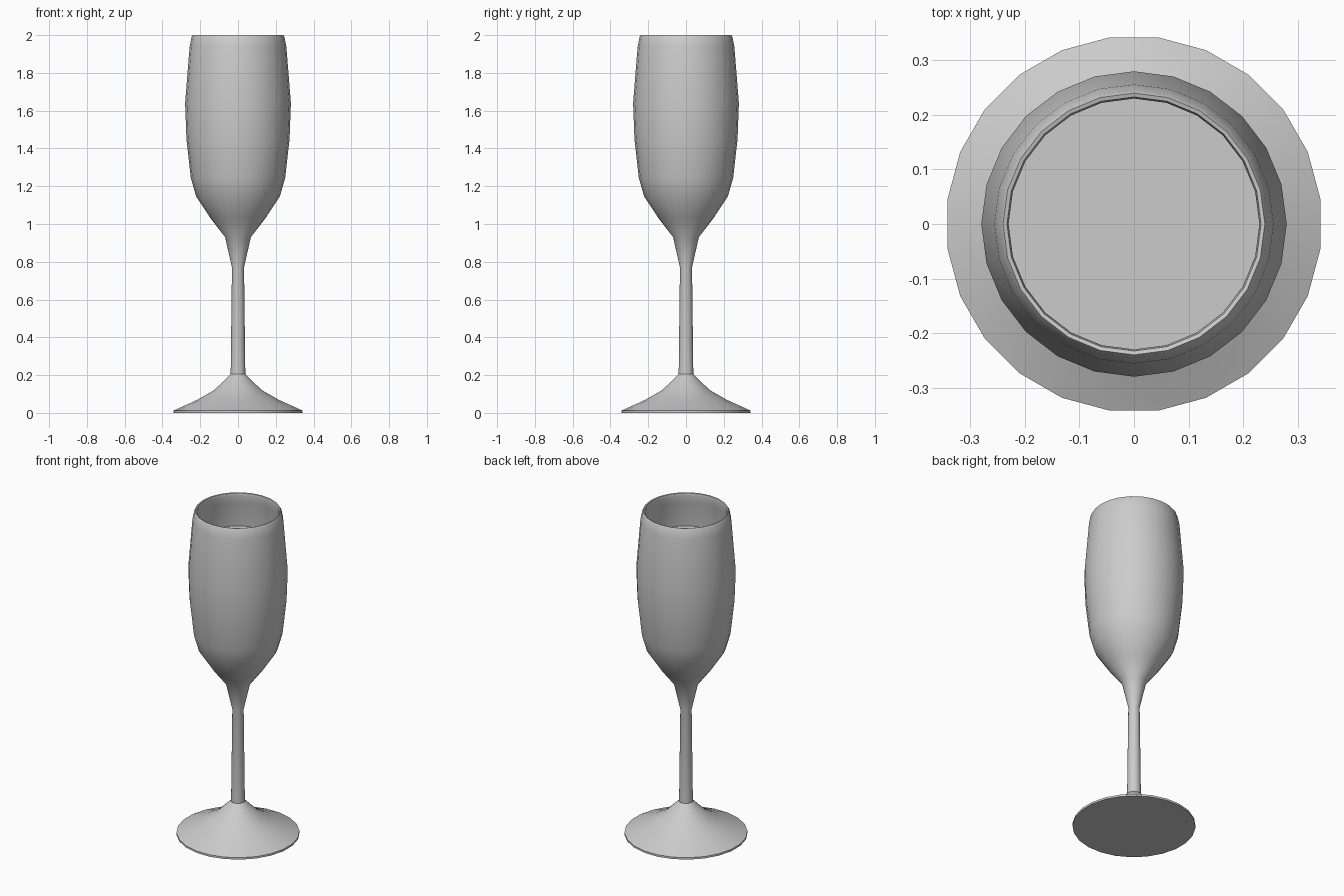
import bpy
import bmesh
import math

SIDES = 24

if "Cube" in bpy.data.objects:
    bpy.data.objects.remove(bpy.data.objects["Cube"], do_unlink=True)

grey = bpy.data.materials.new("pale_grey")
grey.use_nodes = True
tone = (0.6, 0.6, 0.6, 1)
grey.diffuse_color = tone
grey.node_tree.nodes["Principled BSDF"].inputs["Base Color"].default_value = tone


def lathe(name, profile, turn=0.0, angle=40):
    """Revolve (radius, height) points about z; radius 0 makes a pole, open ends get capped."""
    bm = bmesh.new()
    rings = []
    for r, z in profile:
        if r == 0:
            rings.append([bm.verts.new((0, 0, z))])
            continue
        angles = [turn + math.tau * i / SIDES for i in range(SIDES)]
        rings.append([bm.verts.new((r * math.cos(a), r * math.sin(a), z)) for a in angles])
    for low, high in zip(rings, rings[1:]):
        for i in range(SIDES):
            j = (i + 1) % SIDES
            corners = [low[i % len(low)], low[j % len(low)],
                       high[j % len(high)], high[i % len(high)]]
            bm.faces.new(list(dict.fromkeys(corners)))
    for end in (rings[0], rings[-1]):
        if len(end) > 1:
            bm.faces.new(end)
    bmesh.ops.recalc_face_normals(bm, faces=bm.faces)
    mesh = bpy.data.meshes.new(name)
    bm.to_mesh(mesh)
    bm.free()
    mesh.materials.append(grey)
    obj = bpy.data.objects.new(name, mesh)
    bpy.context.collection.objects.link(obj)
    bpy.ops.object.select_all(action="DESELECT")
    obj.select_set(True)
    bpy.context.view_layer.objects.active = obj
    bpy.ops.object.shade_smooth_by_angle(angle=math.radians(angle))
    return obj


# Foot: shallow flared cone with a thin edge, half a step out of line with the bowl
lathe("foot", [(0.345, 0), (0.345, 0.012), (0.22, 0.068), (0.125, 0.122),
               (0.04, 0.205)], turn=math.pi / SIDES)

# Stem and bowl: outer wall, rounded rim, inner wall down to the bottom of the cup
outer = [(0.039, 0.19), (0.032, 0.77), (0.068, 0.93), (0.145, 1.03), (0.222, 1.147),
         (0.25, 1.245), (0.273, 1.45), (0.28, 1.64), (0.256, 1.94)]
rim = [(0.246, 1.99), (0.24, 2.0), (0.233, 1.998), (0.23, 1.985)]
inner = [(0.243, 1.935), (0.267, 1.64), (0.26, 1.45), (0.237, 1.25), (0.209, 1.155),
         (0.134, 1.045), (0.055, 0.95), (0, 0.94)]
lathe("stem_and_bowl", outer + rim + inner)

# Drink: fills the cup to a flat surface, just inside the inner wall
drink = [(0.255, 1.785)] + [(r * 0.995, z + 0.002) for r, z in inner[1:]]
lathe("drink", drink)
